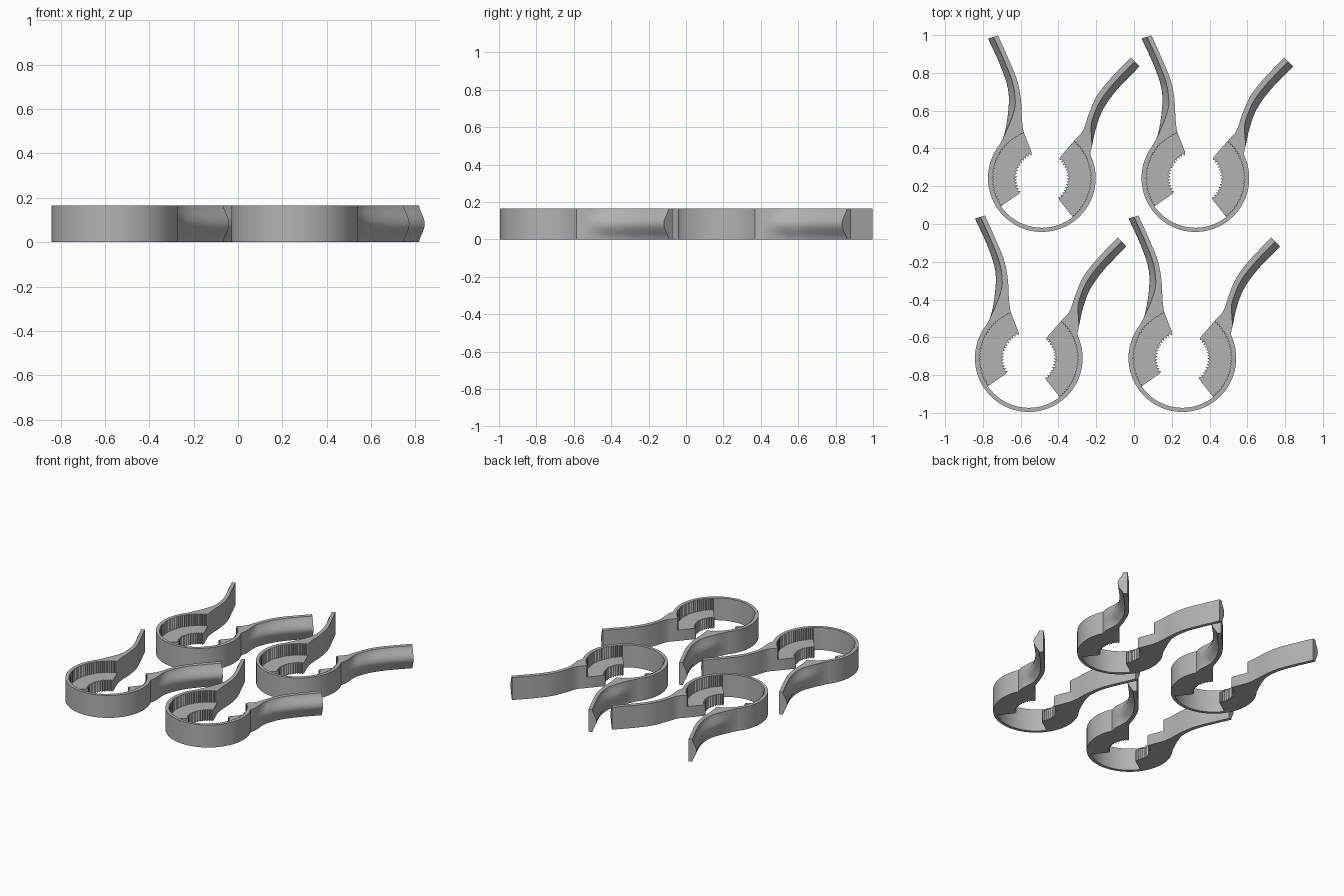
import bpy, bmesh, math
from mathutils import Vector

cube = bpy.data.objects.get("Cube")
if cube:
    bpy.data.objects.remove(cube, do_unlink=True)

HEIGHT = 0.165
PLATE_TOP = 0.08
R_OUT, R_IN = 0.285, 0.263
CENTRES = [(-0.557, -0.71), (0.256, -0.71), (-0.488, 0.243), (0.325, 0.243)]
# angular spans of the two jaws, in degrees
JAWS = {"left": (111.5, 214.5), "right": (-51.5, 49.0)}

grey = bpy.data.materials.new("plain_grey")
grey.use_nodes = True
grey.diffuse_color = (0.45, 0.45, 0.45, 1)
grey.node_tree.nodes["Principled BSDF"].inputs["Base Color"].default_value = (0.45, 0.45, 0.45, 1)


def loft(name, sections):
    """Skin closed cross-sections in order and cap both ends."""
    bm = bmesh.new()
    loops = [[bm.verts.new(p) for p in s] for s in sections]
    n = len(loops[0])
    for a, b in zip(loops, loops[1:]):
        for i in range(n):
            j = (i + 1) % n
            bm.faces.new((a[i], a[j], b[j], b[i]))
    bm.faces.new(loops[0])
    bm.faces.new(loops[-1])
    bmesh.ops.recalc_face_normals(bm, faces=bm.faces)
    mesh = bpy.data.meshes.new(name)
    bm.to_mesh(mesh)
    bm.free()
    mesh.materials.append(grey)
    return mesh


def radial_section(deg, r_in, r_out, top):
    a = math.radians(deg)
    c, s = math.cos(a), math.sin(a)
    return [(r * c, r * s, z) for r, z in
            ((r_in, 0), (r_out, 0), (r_out, top), (r_in, top))]


def toothed(span, teeth, valley, tip):
    """Angles and radii zigzagging between valley and tip."""
    steps = teeth * 2
    return [(span[0] + (span[1] - span[0]) * i / steps,
             tip if i % 2 else valley) for i in range(steps + 1)]


def smooth_path(points, per=6):
    """Catmull-Rom curve through the points."""
    p = [Vector(q) for q in points]
    p = [2 * p[0] - p[1]] + p + [2 * p[-1] - p[-2]]
    out = []
    for a, b, c, d in zip(p, p[1:], p[2:], p[3:]):
        for k in range(per):
            t = k / per
            out.append(0.5 * (2 * b + (c - a) * t + (2 * a - 5 * b + 4 * c - d) * t * t
                              + (3 * b - a - 3 * c + d) * t ** 3))
    return out + [p[-2]]


def arm(name, inner, outer):
    """Flat inside, soft ridge along the outside, blended into the ring."""
    rows = 12
    rails = list(zip(smooth_path(inner), smooth_path(outer)))
    sections = []
    for k, (a, b) in enumerate(rails):
        t = min(1, max(0, (k / (len(rails) - 1) - 0.15) / 0.25))
        edge = 1 - 0.55 * t * t * (3 - 2 * t)
        loop = [(a.x, a.y, HEIGHT), (a.x, a.y, 0)]
        for i in range(rows + 1):
            u = i / rows
            q = a.lerp(b, edge + (1 - edge) * math.sin(math.pi * u) ** 1.6)
            loop.append((q.x, q.y, HEIGHT * u))
        sections.append(loop)
    return loft(name, sections)


# ring wall: toothed inside both jaws, plain along the spring band
lo, hi = JAWS["left"], JAWS["right"]
profile = toothed(lo, 30, R_IN, R_IN - 0.009)
band = (lo[1], hi[0] + 360)
profile += [(band[0] + (band[1] - band[0]) * i / 30, R_IN) for i in range(1, 30)]
profile += [(d + 360, r) for d, r in toothed(hi, 30, R_IN, R_IN - 0.009)]
parts = {"ring_wall": loft("ring_wall", [radial_section(d, r, R_OUT, HEIGHT) for d, r in profile])}

# low jaw plates with gripping teeth
for side, span in JAWS.items():
    name = side + "_jaw"
    parts[name] = loft(name, [radial_section(d, r, R_IN + 0.004, PLATE_TOP)
                              for d, r in toothed(span, 15, 0.147, 0.132)])

# curved handles
parts["left_handle"] = arm(
    "left_handle",
    [(-0.097, 0.245), (-0.105, 0.31), (-0.111, 0.417), (-0.132, 0.522), (-0.18, 0.639), (-0.232, 0.755)],
    [(-0.238, 0.15), (-0.198, 0.235), (-0.176, 0.375), (-0.181, 0.48), (-0.222, 0.602), (-0.285, 0.739)])
parts["right_handle"] = arm(
    "right_handle",
    [(0.174, 0.2), (0.218, 0.252), (0.248, 0.338), (0.29, 0.433), (0.359, 0.522), (0.47, 0.639)],
    [(0.255, 0.122), (0.268, 0.18), (0.287, 0.265), (0.325, 0.365), (0.4, 0.47), (0.517, 0.591)])

# four identical clips
bpy.ops.object.select_all(action='DESELECT')
for number, (x, y) in enumerate(CENTRES, 1):
    for name, mesh in parts.items():
        ob = bpy.data.objects.new(f"clip_{number}_{name}", mesh)
        ob.location = (x, y, 0)
        bpy.context.collection.objects.link(ob)
        if number == 1:
            ob.select_set(True)
            bpy.context.view_layer.objects.active = ob
bpy.ops.object.shade_smooth_by_angle(angle=math.radians(30))
